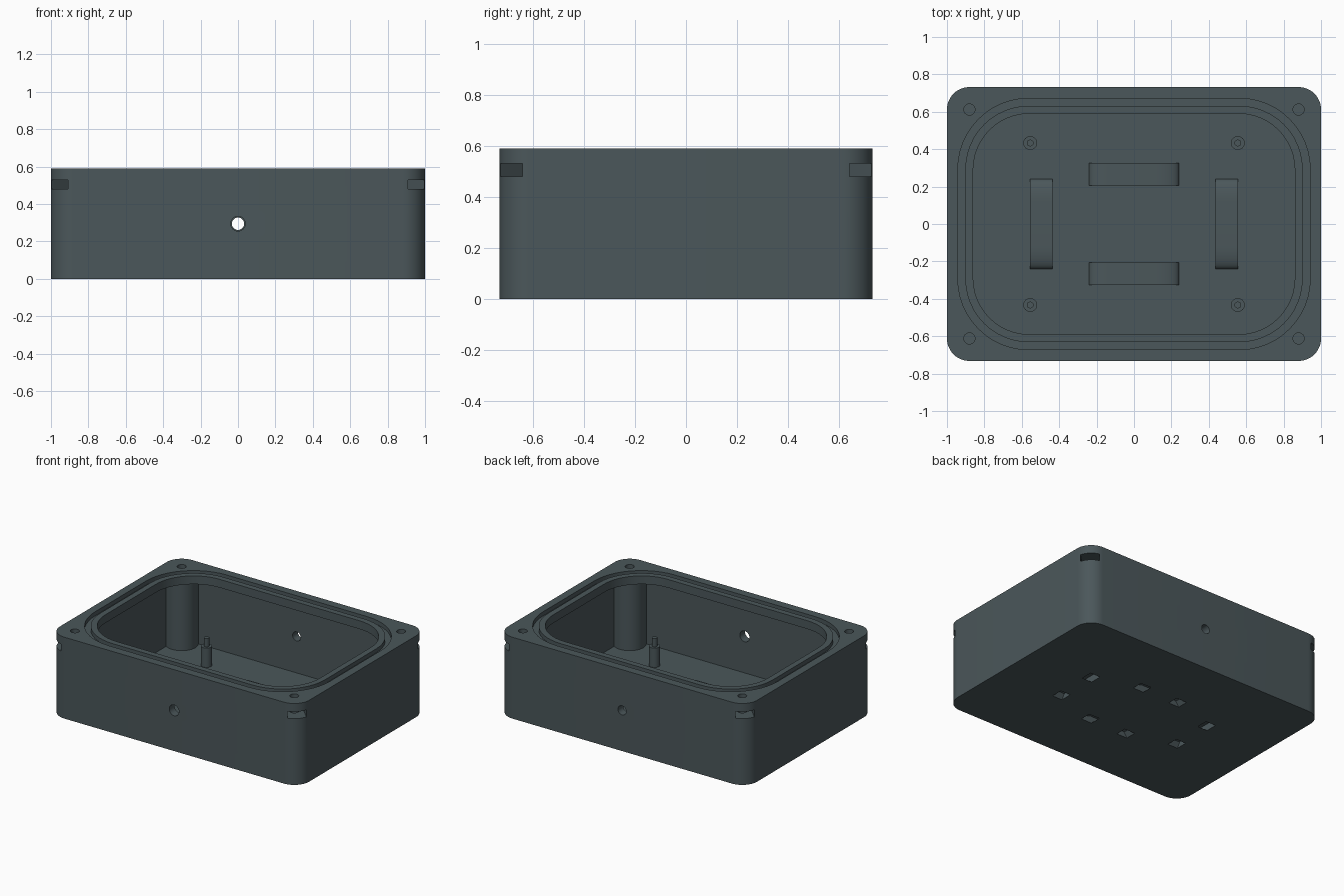
import bpy, bmesh, math
from mathutils import Matrix, Vector

cube = bpy.data.objects.get("Cube")
if cube:
    bpy.data.objects.remove(cube)

slate = bpy.data.materials.new("dark slate plastic")
colour = (0.07, 0.095, 0.103, 1)
slate.use_nodes = True
slate.diffuse_color = colour
slate.node_tree.nodes["Principled BSDF"].inputs["Base Color"].default_value = colour

HX, HY, HEIGHT = 1.0, 0.732, 0.59
FLOOR = 0.03
SCREW_X, SCREW_Y = 0.88, 0.612
CORNERS = [(sx, sy) for sx in (-1, 1) for sy in (-1, 1)]


def prism(name, points, low, high, matrix=Matrix()):
    """Extrude a flat outline along z, then place it."""
    bm = bmesh.new()
    face = bm.faces.new([bm.verts.new((x, y, low)) for x, y in points])
    top = bmesh.ops.extrude_face_region(bm, geom=[face])["geom"]
    bmesh.ops.translate(bm, vec=(0, 0, high - low),
                        verts=[v for v in top if isinstance(v, bmesh.types.BMVert)])
    bmesh.ops.recalc_face_normals(bm, faces=bm.faces)
    bm.transform(matrix)
    mesh = bpy.data.meshes.new(name)
    bm.to_mesh(mesh)
    bm.free()
    mesh.materials.append(slate)
    obj = bpy.data.objects.new(name, mesh)
    bpy.context.scene.collection.objects.link(obj)
    return obj


def circle(radius, cx=0, cy=0, n=32):
    return [(cx + radius * math.cos(math.tau * i / n),
             cy + radius * math.sin(math.tau * i / n)) for i in range(n)]


def rounded(hx, hy, radius, n=12):
    points = []
    for k, (sx, sy) in enumerate([(1, 1), (-1, 1), (-1, -1), (1, -1)]):
        for i in range(n + 1):
            a = math.pi / 2 * (k + i / n)
            points.append((sx * (hx - radius) + radius * math.cos(a),
                           sy * (hy - radius) + radius * math.sin(a)))
    return points


def combine(target, tool, operation):
    mod = target.modifiers.new(operation, 'BOOLEAN')
    mod.operation, mod.solver, mod.object = operation, 'EXACT', tool
    bpy.context.view_layer.objects.active = target
    bpy.ops.object.modifier_apply(modifier=mod.name)
    bpy.data.objects.remove(tool)


def smooth(obj):
    bpy.ops.object.select_all(action='DESELECT')
    obj.select_set(True)
    bpy.context.view_layer.objects.active = obj
    bpy.ops.object.shade_smooth_by_angle(angle=math.radians(30))


# Hollow body with a rim that overhangs the cavity
body = prism("enclosure_body", rounded(HX, HY, 0.12), 0, HEIGHT)
combine(body, prism("cavity", rounded(0.94, 0.672, 0.06), FLOOR, 0.53), 'DIFFERENCE')

# Screw columns in the corners
for sx, sy in CORNERS:
    column = prism("column", circle(0.11, sx * SCREW_X, sy * SCREW_Y, 48), 0.015, 0.555)
    combine(body, column, 'UNION')

# Rim opening and seal groove
combine(body, prism("opening", rounded(0.86, 0.59, 0.3), 0.45, 0.7), 'DIFFERENCE')
groove = prism("groove", rounded(0.942, 0.672, 0.38), 0.56, 0.7)
combine(groove, prism("groove_core", rounded(0.902, 0.632, 0.34), 0.5, 0.8), 'DIFFERENCE')
combine(body, groove, 'DIFFERENCE')

# Screw holes and nut slots
slot = [(0.2, -0.062), (0.2, 0.062), (-0.036, 0.062), (-0.072, 0), (-0.036, -0.062)]
for sx, sy in CORNERS:
    x, y = sx * SCREW_X, sy * SCREW_Y
    combine(body, prism("screw_hole", circle(0.03, x, y, 24), 0.3, 0.7), 'DIFFERENCE')
    place = Matrix.Translation((x, y, 0)) @ Matrix.Rotation(math.atan2(sy, sx), 4, 'Z')
    combine(body, prism("nut_slot", slot, 0.48, 0.53, place), 'DIFFERENCE')

# Cable holes in the front and back walls
for side, radius in ((-1, 0.039), (1, 0.033)):
    place = Matrix.Translation((0, side * 0.7, 0.295)) @ Matrix.Rotation(math.pi / 2, 4, 'X')
    combine(body, prism("cable_hole", circle(radius), -0.1, 0.1, place), 'DIFFERENCE')

# Strap bridges on the floor, each with a tunnel open underneath
half = [(0.12 + 0.12 * math.cos(a), FLOOR + 0.042 * math.sin(a))
        for a in (math.pi / 2 * i / 8 for i in range(9))]
bridge = [(0.24, 0.015)] + half + [(-x, z) for x, z in reversed(half)] + [(-0.24, 0.015)]
tunnel_half = [(0.11, -0.02), (0.11, 0), (0.07, 0.03)]
roof_half = [(0.195, -0.02), (0.195, 0), (0.17, 0.035), (0.12, 0.05)]
tunnel = (roof_half + [(-x, z) for x, z in reversed(roof_half)]
          + [(-x, z) for x, z in tunnel_half] + tunnel_half[::-1])
upright = Matrix.Rotation(math.pi / 2, 4, 'X')
for x, y, turn in ((0, 0.265, 0), (0, -0.265, 0), (0.495, 0, 1), (-0.495, 0, 1)):
    place = (Matrix.Translation((x, y, 0))
             @ Matrix.Rotation(turn * math.pi / 2, 4, 'Z') @ upright)
    combine(body, prism("bridge", bridge, -0.06, 0.06, place), 'UNION')
    combine(body, prism("tunnel", tunnel, -0.04, 0.04, place), 'DIFFERENCE')
smooth(body)

# Board standoffs with locating pins
for sx, sy in CORNERS:
    name = ("left" if sx > 0 else "right") + ("_back" if sy > 0 else "_front")
    x, y = sx * 0.555, sy * 0.433
    post = prism("standoff_" + name, circle(0.037, x, y), 0.02, 0.17)
    combine(post, prism("pin", circle(0.018, x, y, 24), 0.1, 0.23), 'UNION')
    smooth(post)
